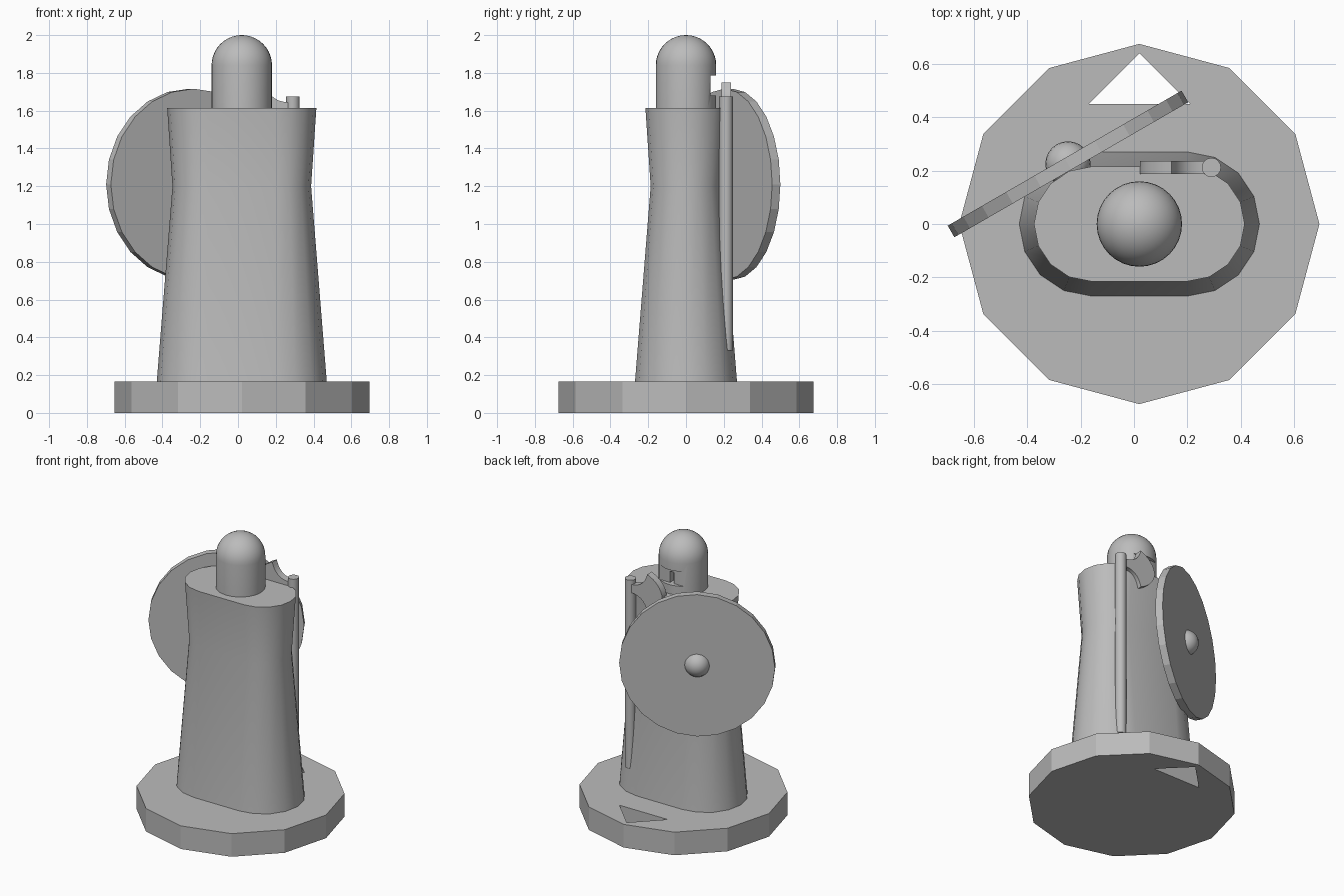
import bpy, bmesh
from math import pi, cos, sin, radians
from mathutils import Matrix, Vector

if "Cube" in bpy.data.objects:
    bpy.data.objects.remove(bpy.data.objects["Cube"], do_unlink=True)

CX = 0.02  # axis of the figure

grey = bpy.data.materials.new("plain_grey")
grey.use_nodes = True
grey.diffuse_color = (0.5, 0.5, 0.5, 1)
grey.node_tree.nodes["Principled BSDF"].inputs["Base Color"].default_value = (0.5, 0.5, 0.5, 1)


def finish(bm, name, place=Matrix()):
    bmesh.ops.recalc_face_normals(bm, faces=bm.faces)
    bm.transform(place)
    mesh = bpy.data.meshes.new(name)
    bm.to_mesh(mesh)
    bm.free()
    mesh.materials.append(grey)
    ob = bpy.data.objects.new(name, mesh)
    bpy.context.collection.objects.link(ob)
    return ob


def loft(name, rings, place=Matrix()):
    """Skin a stack of closed rings and cap both ends."""
    bm = bmesh.new()
    loops = [[bm.verts.new(p) for p in ring] for ring in rings]
    n = len(loops[0])
    for low, high in zip(loops, loops[1:]):
        for i in range(n):
            j = (i + 1) % n
            bm.faces.new((low[i], low[j], high[j], high[i]))
    bm.faces.new(loops[0][::-1])
    bm.faces.new(loops[-1])
    return finish(bm, name, place)


def circle(r, z, n):
    return [(r * cos(2 * pi * i / n), r * sin(2 * pi * i / n), z) for i in range(n)]


def prism(name, outline, z0, z1, place=Matrix()):
    return loft(name, [[(x, y, z) for x, y in outline] for z in (z0, z1)], place)


def box(name, x0, x1, y0, y1, z0, z1):
    return prism(name, [(x0, y0), (x1, y0), (x1, y1), (x0, y1)], z0, z1)


def smooth(ob, angle=40):
    bpy.ops.object.select_all(action="DESELECT")
    ob.select_set(True)
    bpy.context.view_layer.objects.active = ob
    bpy.ops.object.shade_smooth_by_angle(angle=radians(angle))


def cut(ob, cutter):
    """Subtract the cutter, apply the result and discard the cutter."""
    cutter.hide_render = True
    mod = ob.modifiers.new("cut", "BOOLEAN")
    mod.operation, mod.solver, mod.object = "DIFFERENCE", "EXACT", cutter
    bpy.ops.object.select_all(action="DESELECT")
    ob.select_set(True)
    bpy.context.view_layer.objects.active = ob
    bpy.ops.object.modifier_apply(modifier=mod.name)
    bpy.data.objects.remove(cutter, do_unlink=True)


axis = Matrix.Translation((CX, 0, 0))

# Twelve-sided base with a triangular direction marker cut through it
base = prism("base", [p[:2] for p in circle(0.675, 0, 12)], 0, 0.165, axis)
cut(base, prism("marker_cutter", [(-0.17, 0.45), (0.21, 0.45), (CX, 0.64)], -0.1, 0.3))


# Waisted body with a rounded slab section
def slab(r, z, half=0.18, steps=8):
    ring = []
    for side, start in ((1, -pi / 2), (-1, pi / 2)):
        for i in range(steps + 1):
            a = start + pi * i / steps
            ring.append((side * half + r * cos(a), r * sin(a), z))
    return ring


body = loft("body", [slab(0.27, 0.165), slab(0.187, 1.2), slab(0.215, 1.615)], axis)
smooth(body)

# Domed head with a visor slot and a narrow slit behind it
R, DOME = 0.16, 1.84
rings = [circle(R, 1.6, 32)]
rings += [circle(R * cos(a), DOME + R * sin(a), 32)
          for a in (pi / 2 * i / 10 for i in range(10))]
rings.append(circle(0.004, DOME + R, 32))
head = loft("head", rings, axis)
cut(head, box("visor_cutter", -0.2, 0.24, 0.13, 0.3, 1.68, 1.785))
cut(head, box("slit_cutter", CX - 0.015, CX + 0.015, 0.09, 0.3, 1.68, 1.76))
smooth(head)

# Round shield turned on the body's side, with a central boss
shield_at = Matrix.Translation((-0.2475, 0.225, 1.21)) @ Matrix.Rotation(radians(30), 4, "Z")
prism("shield", [p[:2] for p in circle(0.506, 0, 24)], -0.025, 0.025,
      shield_at @ Matrix.Rotation(pi / 2, 4, "X"))
bm = bmesh.new()
bmesh.ops.create_uvsphere(bm, u_segments=24, v_segments=12, radius=0.085)
smooth(finish(bm, "shield_boss", shield_at))

# Axe shaft
shaft_at = Matrix.Translation((0.29, 0.212, 0))
smooth(loft("axe_shaft", [circle(0.036, 0.33, 16), circle(0.036, 1.675, 16)], shaft_at))


# Axe blade: concave flanks flaring to a convex edge
def arc(p0, p1, p2, steps=8):
    a, b, c = map(Vector, (p0, p1, p2))
    return [tuple(a * (1 - t) ** 2 + b * 2 * t * (1 - t) + c * t * t)
            for t in (i / steps for i in range(steps + 1))]


upper = arc((0.29, 0.03), (0.17, 0.02), (0.14, 0.135))
upper += arc((0.14, 0.135), (0.035, 0.09), (0.022, 0))[1:]
lower = [(x, -z) for x, z in upper[-2::-1]]
blade_at = Matrix.Translation((0, 0.212, 1.615)) @ Matrix.Rotation(pi / 2, 4, "X")
smooth(prism("axe_blade", upper + lower, -0.025, 0.025, blade_at), 30)
